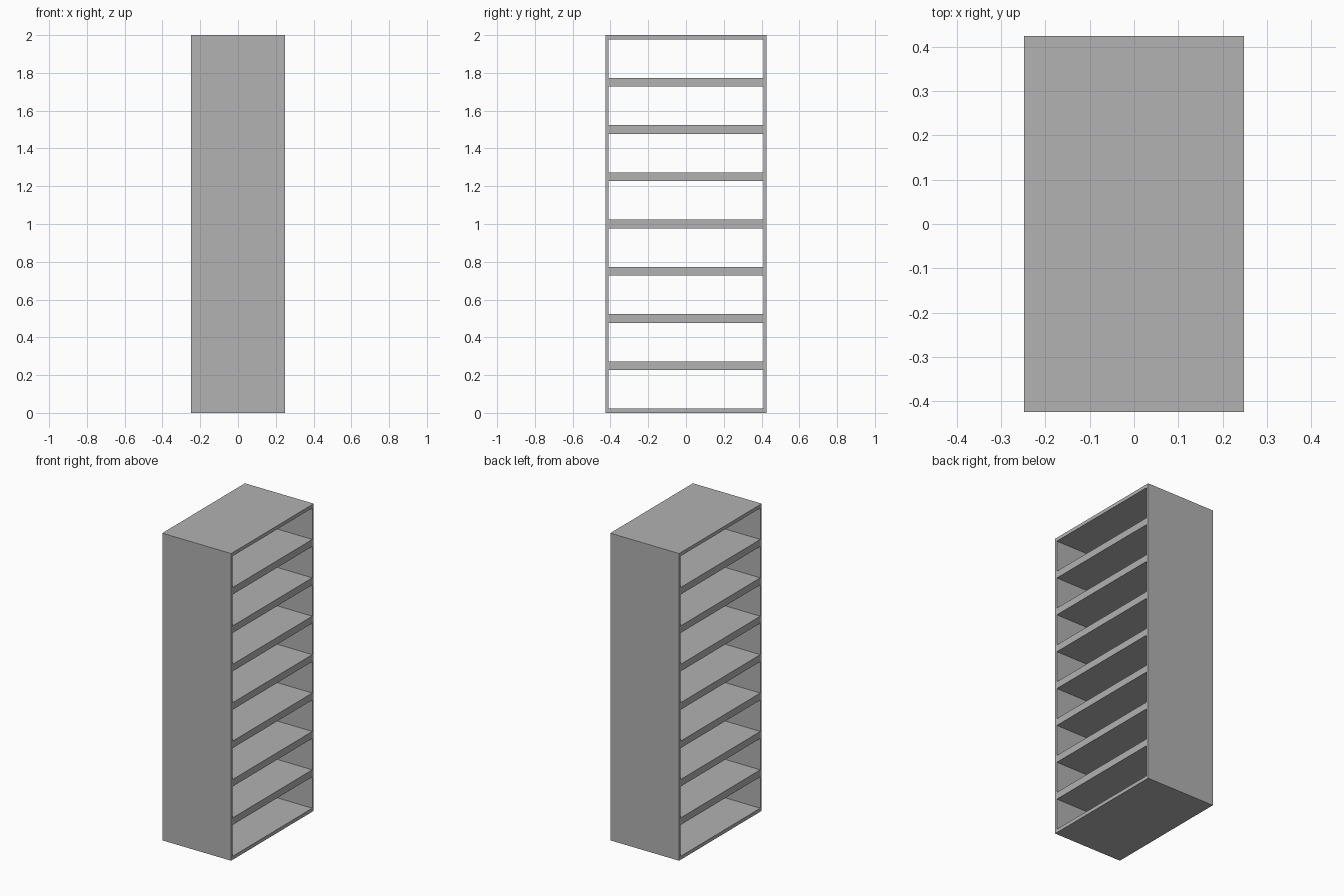
import bpy
import bmesh

cube = bpy.data.objects.get("Cube")
if cube:
    bpy.data.objects.remove(cube, do_unlink=True)

WIDTH, DEPTH, HEIGHT = 0.496, 0.85, 2.0
WALL, SHELF, BAYS = 0.015, 0.046, 8

# Single plain grey
grey = bpy.data.materials.new("plain_grey")
grey.use_nodes = True
colour = (0.445, 0.445, 0.445, 1)
grey.diffuse_color = colour
grey.node_tree.nodes["Principled BSDF"].inputs["Base Color"].default_value = colour

# Section lines: thin walls in y, alternating boards and openings in z
half = DEPTH / 2
ys = [-half, -half + WALL, half - WALL, half]
pitch = HEIGHT / BAYS
zs = [0]
for i in range(BAYS):
    zs += [i * pitch + SHELF / 2, (i + 1) * pitch - SHELF / 2]
zs.append(HEIGHT)

# Frame section with the openings left out
bm = bmesh.new()
grid = [[bm.verts.new((-WIDTH / 2, y, z)) for z in zs] for y in ys]
for i in range(len(ys) - 1):
    for j in range(len(zs) - 1):
        if i == 1 and j % 2 == 1:
            continue
        bm.faces.new((grid[i][j], grid[i][j + 1], grid[i + 1][j + 1], grid[i + 1][j]))

# Extrude the section through the full width
result = bmesh.ops.extrude_face_region(bm, geom=bm.faces[:], use_keep_orig=True)
moved = [g for g in result["geom"] if isinstance(g, bmesh.types.BMVert)]
bmesh.ops.translate(bm, verts=moved, vec=(WIDTH, 0, 0))
bmesh.ops.recalc_face_normals(bm, faces=bm.faces[:])

mesh = bpy.data.meshes.new("open_shelf_unit")
bm.to_mesh(mesh)
bm.free()
mesh.materials.append(grey)
shelf_unit = bpy.data.objects.new("open_shelf_unit", mesh)
bpy.context.collection.objects.link(shelf_unit)
